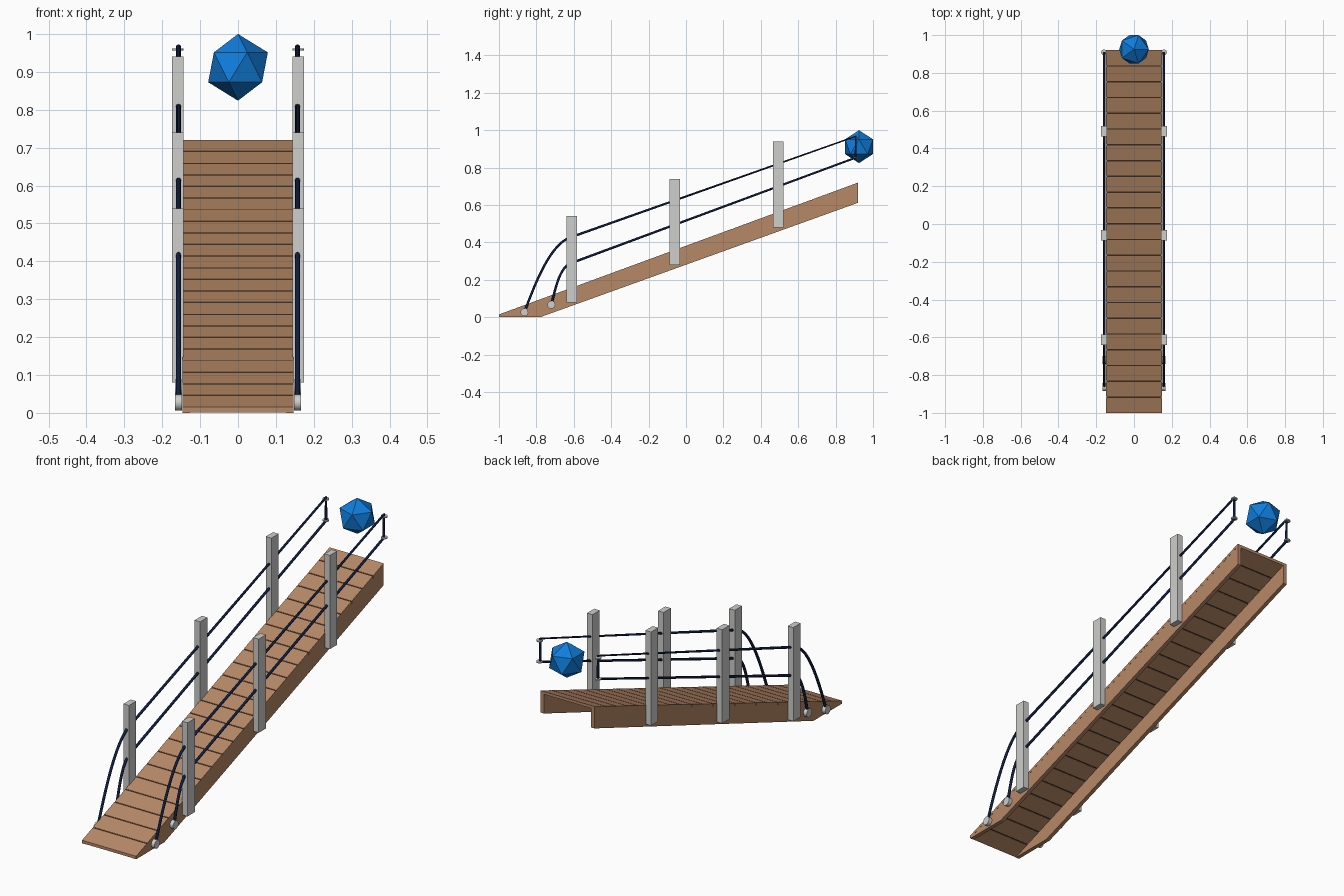
import bpy, bmesh, math
from mathutils import Vector
from mathutils.geometry import interpolate_bezier

if "Cube" in bpy.data.objects:
    bpy.data.objects.remove(bpy.data.objects["Cube"])


def material(name, color):
    m = bpy.data.materials.new(name)
    m.diffuse_color = (*color, 1)
    m.use_nodes = True
    m.node_tree.nodes["Principled BSDF"].inputs["Base Color"].default_value = m.diffuse_color
    return m


WOOD = material("wood brown", (0.47, 0.25, 0.135))
GAP = material("dark gap brown", (0.06, 0.032, 0.018))
GRAY = material("light gray", (0.62, 0.62, 0.61))
NAVY = material("navy", (0.005, 0.013, 0.05))
BLUE = material("bright blue", (0.005, 0.205, 0.72))


def prism(name, profile, x0, x1, mat):
    """Extrude a closed (y, z) profile from x0 to x1."""
    bm = bmesh.new()
    face = bm.faces.new([bm.verts.new((x0, y, z)) for y, z in profile])
    ext = bmesh.ops.extrude_face_region(bm, geom=[face])
    verts = [v for v in ext["geom"] if isinstance(v, bmesh.types.BMVert)]
    bmesh.ops.translate(bm, verts=verts, vec=(x1 - x0, 0, 0))
    bmesh.ops.recalc_face_normals(bm, faces=bm.faces[:])
    me = bpy.data.meshes.new(name)
    bm.to_mesh(me)
    bm.free()
    me.materials.append(mat)
    ob = bpy.data.objects.new(name, me)
    bpy.context.collection.objects.link(ob)
    return ob


def disc(name, loc, radius, depth, axis, mat):
    rot = (0, math.pi / 2, 0) if axis == "x" else (0, 0, 0)
    bpy.ops.mesh.primitive_cylinder_add(vertices=16, radius=radius, depth=depth,
                                        location=loc, rotation=rot)
    ob = bpy.context.object
    ob.name = name
    ob.data.materials.append(mat)
    bpy.ops.object.shade_smooth_by_angle(angle=math.radians(40))


def bend(points):
    return interpolate_bezier(*[Vector((0, y, z)) for y, z in points], 14)


def tube(name, x, points, radius, mat):
    cu = bpy.data.curves.new(name, "CURVE")
    cu.dimensions = "3D"
    cu.bevel_depth = radius
    cu.bevel_resolution = 2
    cu.use_fill_caps = True
    sp = cu.splines.new("POLY")
    sp.points.add(len(points) - 1)
    for p, co in zip(sp.points, points):
        p.co = (x, co[1], co[2], 1)
    cu.materials.append(mat)
    ob = bpy.data.objects.new(name, cu)
    bpy.context.collection.objects.link(ob)
    bpy.ops.object.select_all(action="DESELECT")
    ob.select_set(True)
    bpy.context.view_layer.objects.active = ob
    bpy.ops.object.convert(target="MESH")
    bpy.ops.object.shade_smooth_by_angle(angle=math.radians(50))


Y0, Y1, W = -1.0, 0.92, 0.147


def top(y):
    return 0.015 + (y - Y0) * 0.705 / 1.92


def slab(name, ya, yb, drop, thick, half, mat):
    a, b = top(ya) - drop, top(yb) - drop
    prism(name, [(ya, a), (yb, b), (yb, b - thick), (ya, a - thick)], -half, half, mat)


# Deck planks with dark gaps between them
COUNT, GW = 23, 0.007
pitch = (Y1 - Y0) / COUNT
for i in range(COUNT):
    ya, yb = Y0 + i * pitch, Y0 + (i + 1) * pitch
    slab("plank", ya + (GW / 2 if i else 0), yb - (GW / 2 if i < COUNT - 1 else 0),
         0, 0.014, W, WOOD)
    if i:
        slab("plank_gap", ya - GW / 2, ya + GW / 2, 0.001, 0.012, W - 0.001, GAP)

upper = bend([(-0.864, 0.027), (-0.80, 0.20), (-0.72, 0.40), (-0.61, 0.43)])
lower = bend([(-0.72, 0.067), (-0.69, 0.19), (-0.67, 0.27), (-0.61, 0.291)])
rail = upper + [Vector((0, 0.907, 0.967)), Vector((0, 0.907, 0.853))] + lower[::-1]

for s in (-1, 1):
    # Side skirts under the deck edge
    prism("side_skirt", [(Y0, 0), (-0.78, 0), (Y1, 0.612), (Y1, top(Y1) - 0.003),
                         (Y0, top(Y0) - 0.003)], s * (W - 0.02), s * (W - 0.0005), WOOD)
    # Upright posts
    for i in range(3):
        y, z = -0.612 + i * 0.552, 0.08 + i * 0.2
        prism("post", [(y - 0.028, z), (y + 0.028, z), (y + 0.028, z + 0.46),
                       (y - 0.028, z + 0.46)], s * 0.144, s * 0.174, GRAY)
    # Looped handrail with its fittings
    tube("handrail", s * 0.157, rail, 0.0065, NAVY)
    for y, z in ((-0.864, 0.027), (-0.72, 0.067)):
        disc("rail_foot", (s * 0.157, y, z), 0.021, 0.018, "x", GRAY)
    for z in (0.959, 0.855):
        disc("rail_collar", (s * 0.159, 0.909, z), 0.015, 0.006, "z", GRAY)

# Faceted ball at the top of the ramp
bpy.ops.mesh.primitive_ico_sphere_add(subdivisions=1, radius=0.088, location=(0, 0.925, 0.912))
ball = bpy.context.object
ball.name = "faceted_ball"
ball.data.materials.append(BLUE)
